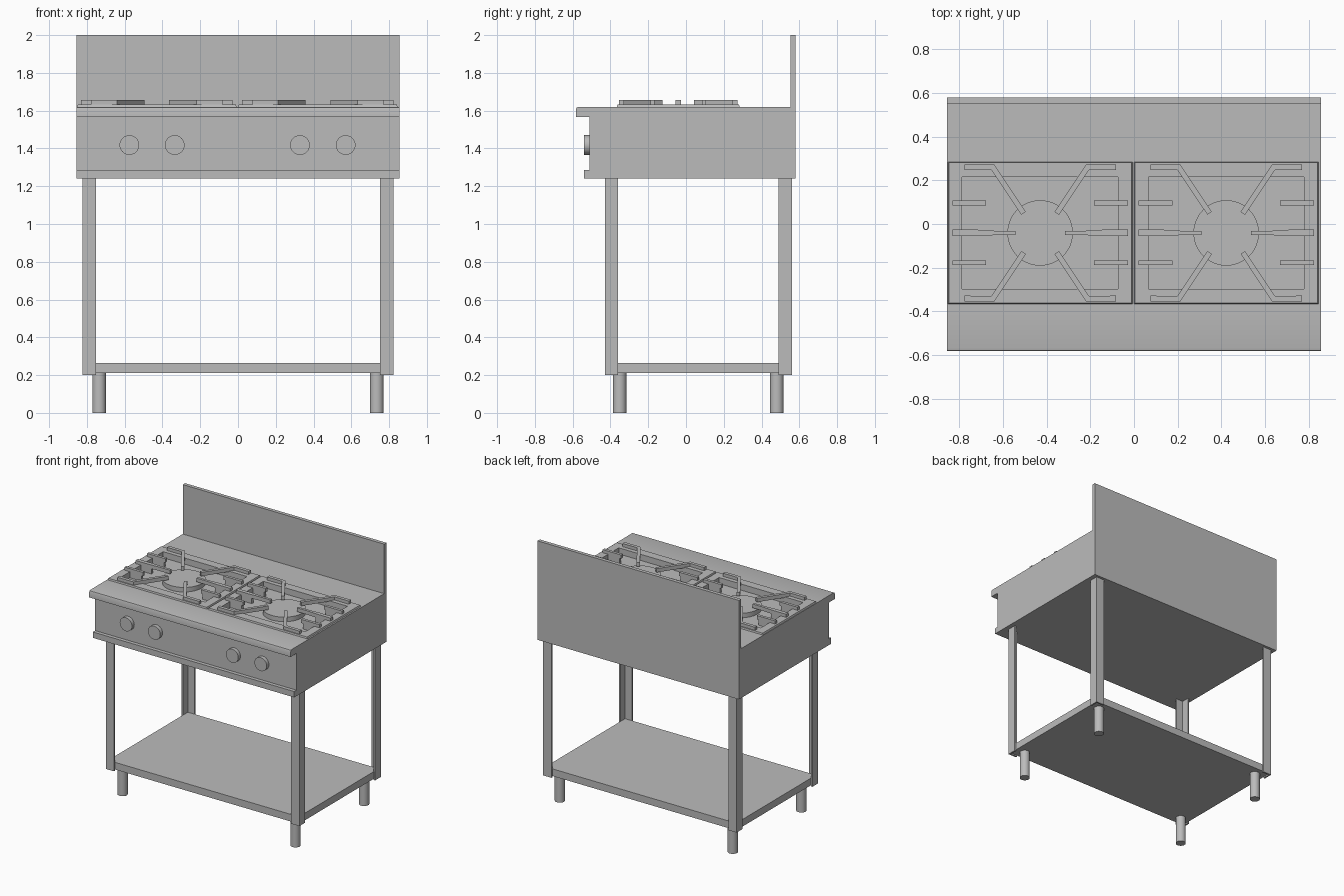
import bpy, bmesh, math
from mathutils import Vector

cube = bpy.data.objects.get("Cube")
if cube:
    bpy.data.objects.remove(cube, do_unlink=True)

steel = bpy.data.materials.new("brushed_steel_grey")
steel.use_nodes = True
GREY = (0.5, 0.5, 0.5, 1)
steel.diffuse_color = GREY
steel.node_tree.nodes["Principled BSDF"].inputs["Base Color"].default_value = GREY


def finish(bm, name, smooth=False):
    bmesh.ops.recalc_face_normals(bm, faces=bm.faces)
    me = bpy.data.meshes.new(name)
    bm.to_mesh(me)
    bm.free()
    me.materials.append(steel)
    ob = bpy.data.objects.new(name, me)
    bpy.context.collection.objects.link(ob)
    if smooth:
        shade(ob)
    return ob


def shade(ob, angle=50):
    bpy.ops.object.select_all(action='DESELECT')
    ob.select_set(True)
    bpy.context.view_layer.objects.active = ob
    bpy.ops.object.shade_smooth_by_angle(angle=math.radians(angle))


def loft(name, loops, smooth=False):
    """Skin a list of equal-length vertex loops and cap both ends."""
    bm = bmesh.new()
    rings = [[bm.verts.new(p) for p in loop] for loop in loops]
    n = len(rings[0])
    for a, b in zip(rings, rings[1:]):
        for i in range(n):
            j = (i + 1) % n
            bm.faces.new((a[i], a[j], b[j], b[i]))
    bm.faces.new(rings[0])
    bm.faces.new(rings[-1])
    return finish(bm, name, smooth)


def prism(name, outline, z0, z1):
    return loft(name, [[(x, y, z) for x, y in outline] for z in (z0, z1)])


def rect(x0, x1, y0, y1):
    return [(x0, y0), (x1, y0), (x1, y1), (x0, y1)]


def box(name, x0, x1, y0, y1, z0, z1):
    return prism(name, rect(x0, x1, y0, y1), z0, z1)


def cylinder(name, centre, axis, radius, length, sides=32):
    q = Vector(axis).to_track_quat('Z', 'Y')
    loops = []
    for h in (0, length):
        loops.append([Vector(centre) + q @ Vector((radius * math.cos(2 * math.pi * i / sides),
                      radius * math.sin(2 * math.pi * i / sides), h)) for i in range(sides)])
    return loft(name, loops, True)


def bar(name, path, widths, z0, z1):
    """Flat bar of varying width following a path in plan."""
    pts = [Vector(p) for p in path]
    left, right = [], []
    for i, p in enumerate(pts):
        d0 = (p - pts[max(i - 1, 0)]).normalized()
        d1 = (pts[min(i + 1, len(pts) - 1)] - p).normalized()
        d = (d0 + d1).normalized()
        side = Vector((-d.y, d.x)) * widths[i] / 2
        left.append(p + side)
        right.append(p - side)
    return prism(name, [tuple(p) for p in left + right[::-1]], z0, z1)


# Cabinet body: side profile with front lips, worktop and splashback
W = 0.856
profile = [(-0.54, 1.24), (0.58, 1.24), (0.58, 2.0), (0.552, 2.0), (0.552, 1.62),
           (-0.37, 1.62), (-0.568, 1.62), (-0.579, 1.617), (-0.583, 1.608),
           (-0.583, 1.567), (-0.512, 1.567), (-0.512, 1.285), (-0.54, 1.285)]
body = loft("cabinet_body", [[(x, y, z) for y, z in profile] for x in (-W, W)])

# Burner wells cut into the worktop
CY = -0.041
RIM, FLOOR = 1.632, 1.565
SHIFT = 0.8525
for cx in (-0.43, -0.43 + SHIFT):
    cutter = box("well_cutter", cx - 0.363, cx + 0.363, CY - 0.262, CY + 0.262, FLOOR - 0.01, 1.7)
    cutter.hide_render = True
    mod = body.modifiers.new("well", 'BOOLEAN')
    mod.operation = 'DIFFERENCE'
    mod.solver = 'EXACT'
    mod.object = cutter
    bpy.context.view_layer.objects.active = body
    bpy.ops.object.modifier_apply(modifier=mod.name)
    bpy.data.objects.remove(cutter, do_unlink=True)
shade(body)

# Burner trays, burners and pan supports
for side, cx in (("right", -0.43), ("left", -0.43 + SHIFT)):
    def ring(hx, hy, z):
        return [(cx + x, CY + y, z) for x, y in rect(-hx, hx, -hy, hy)]
    loft(f"burner_tray_{side}", [
        ring(0.355, 0.25, 1.585), ring(0.425, 0.327, 1.585), ring(0.425, 0.327, 1.612),
        ring(0.418, 0.322, RIM), ring(0.357, 0.256, RIM), ring(0.357, 0.256, FLOOR)])
    cylinder(f"burner_{side}", (cx, CY, FLOOR), (0, 0, 1), 0.15, 0.055, 48)
    TOP = 1.656
    for sx in (-1, 1):
        tag = f"{side}_{'a' if sx < 0 else 'b'}"
        bar(f"middle_finger_{tag}", [(cx + sx * 0.402, CY), (cx + sx * 0.29, CY),
            (cx + sx * 0.21, CY), (cx + sx * 0.113, CY)],
            (0.03, 0.03, 0.02, 0.02), RIM - 0.005, TOP)
        box(f"middle_finger_web_{tag}", *sorted((cx + sx * 0.357, cx + sx * 0.27)),
            CY - 0.01, CY + 0.01, FLOOR, RIM)
        for sy in (-1, 1):
            tag2 = f"{tag}_{'front' if sy < 0 else 'rear'}"
            y = CY + sy * 0.137
            box(f"short_finger_{tag2}", *sorted((cx + sx * 0.402, cx + sx * 0.247)),
                y - 0.011, y + 0.011, RIM - 0.005, TOP)
            box(f"short_finger_web_{tag2}", *sorted((cx + sx * 0.357, cx + sx * 0.26)),
                y - 0.01, y + 0.01, FLOOR, RIM)
            bar(f"corner_finger_{tag2}",
                [(cx + sx * 0.347, CY + sy * 0.301), (cx + sx * 0.217, CY + sy * 0.301),
                 (cx + sx * 0.076, CY + sy * 0.09)], (0.027, 0.028, 0.024), RIM - 0.005, TOP)

# Control knobs
for i, x in enumerate((-0.575, -0.335, 0.328, 0.57)):
    cylinder(f"knob_{i + 1}", (x, -0.51, 1.418), (0, -1, 0), 0.052, 0.03)

# Angle-section legs with round feet, corner outward
T = 0.012
LEG = 0.07
for sx, xn in ((-1, "right"), (1, "left")):
    for sy, yn, yo in ((1, "front", -0.43), (-1, "rear", 0.56)):
        section = [(0, 0), (LEG, 0), (LEG, T), (T, T), (T, LEG), (0, LEG)]
        prism(f"{yn}_{xn}_leg", [(sx * (0.822 - u), yo + sy * v) for u, v in section], 0.2, 1.245)
        cylinder(f"{yn}_{xn}_foot", (sx * 0.735, yo + sy * 0.079, 0), (0, 0, 1), 0.036, 0.215)

# Lower shelf between the legs
box("lower_shelf", -0.811, 0.811, -0.419, 0.549, 0.21, 0.265)
